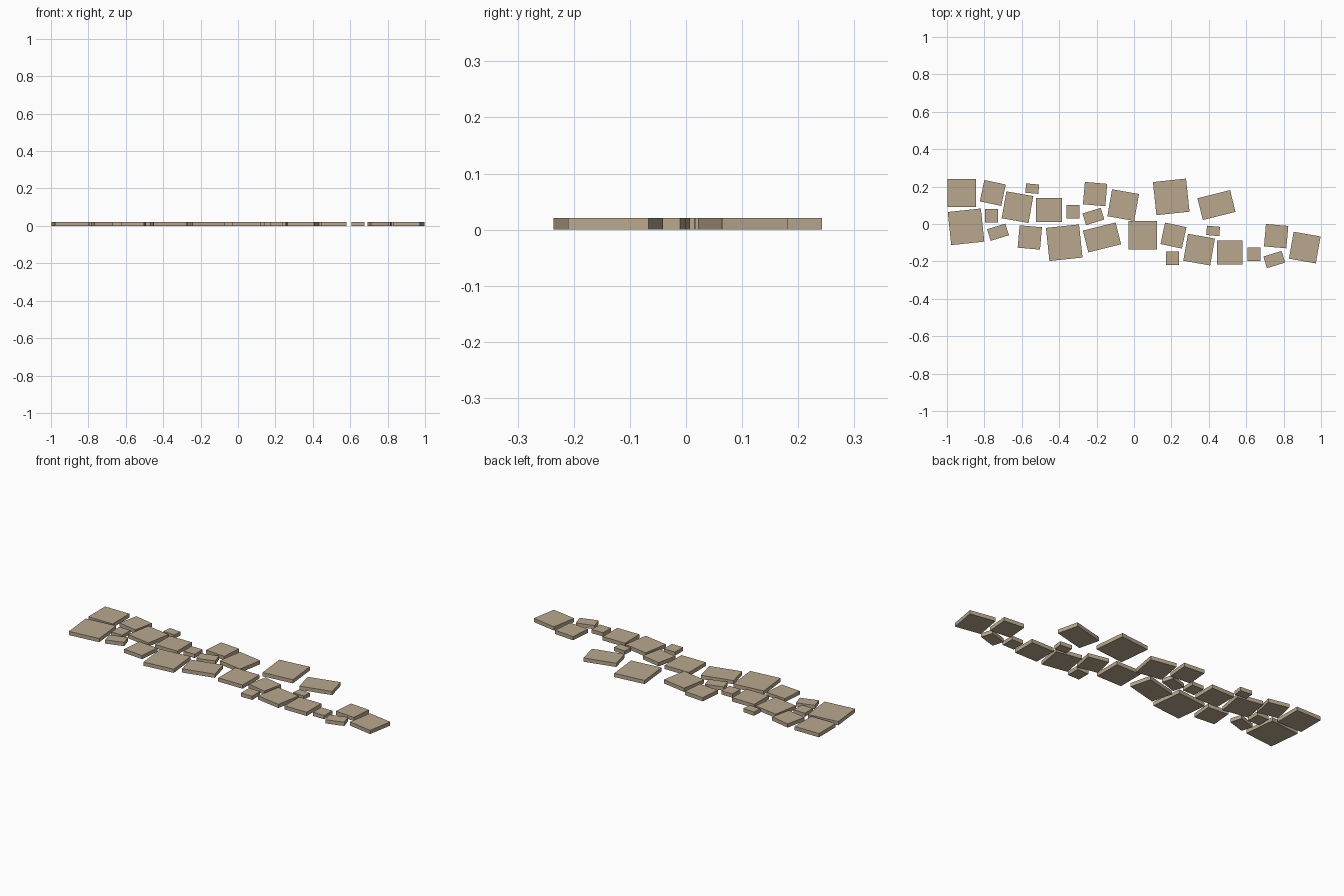
import bpy, bmesh
from math import radians
from mathutils import Matrix

if "Cube" in bpy.data.objects:
    bpy.data.objects.remove(bpy.data.objects["Cube"])

HEIGHT = 0.021

# stone kinds: width, depth, turn in degrees
KINDS = {
    "square_slab": (0.152, 0.15, 0),
    "large_slab": (0.178, 0.178, 6),
    "tilted_slab": (0.117, 0.117, -12),
    "small_block": (0.07, 0.072, 0),
    "small_oblong": (0.102, 0.065, 17),
    "medium_slab": (0.146, 0.146, -10),
    "pebble_slab": (0.07, 0.05, -5),
    "middle_slab": (0.12, 0.12, -5),
    "plain_slab": (0.138, 0.13, 0),
    "long_slab": (0.18, 0.12, 14),
}

# where each kind lies along the path
PLACES = {
    "square_slab": [(-0.922, 0.165), (0.047, -0.06)],
    "large_slab": [(-0.898, -0.015), (-0.373, -0.10), (0.199, 0.145)],
    "tilted_slab": [(-0.755, 0.166), (0.211, -0.062)],
    "small_block": [(-0.762, 0.043), (-0.326, 0.065), (0.206, -0.182), (0.642, -0.162)],
    "small_oblong": [(-0.727, -0.044), (-0.217, 0.04), (0.75, -0.190)],
    "medium_slab": [(-0.623, 0.09), (-0.058, 0.101), (0.348, -0.137), (0.913, -0.126)],
    "pebble_slab": [(-0.544, 0.189), (0.423, -0.037)],
    "middle_slab": [(-0.557, -0.072), (-0.208, 0.16), (0.76, -0.065)],
    "plain_slab": [(-0.455, 0.075), (0.512, -0.152)],
    "long_slab": [(-0.171, -0.072), (0.441, 0.101)],
}

stone = bpy.data.materials.new("tan_stone")
stone.diffuse_color = (0.48, 0.39, 0.27, 1)
stone.use_nodes = True
stone.node_tree.nodes["Principled BSDF"].inputs["Base Color"].default_value = stone.diffuse_color


def paving_stone(name, x, y, width, depth, turn):
    mesh = bpy.data.meshes.new(name)
    bm = bmesh.new()
    bmesh.ops.create_cube(bm, size=1, matrix=Matrix.Diagonal((width, depth, HEIGHT, 1)))
    bm.to_mesh(mesh)
    bm.free()
    mesh.materials.append(stone)
    obj = bpy.data.objects.new(name, mesh)
    obj.location = (x, y, HEIGHT / 2)
    obj.rotation_euler.z = radians(turn)
    bpy.context.collection.objects.link(obj)


# lay the path
for kind, spots in PLACES.items():
    for i, (x, y) in enumerate(spots, 1):
        paving_stone(f"{kind}_{i}", x, y, *KINDS[kind])
